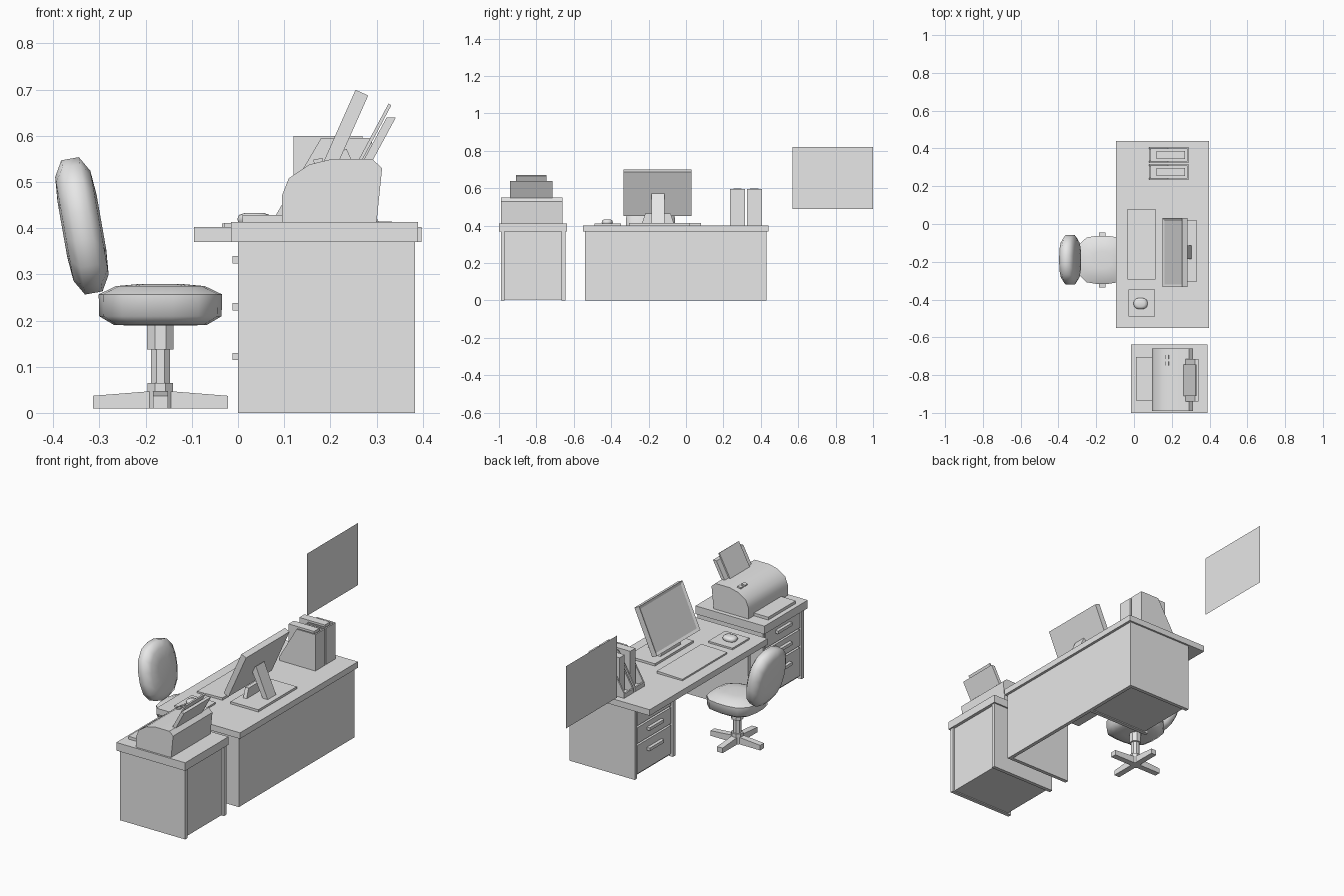
import bpy, bmesh, math
from mathutils import Matrix, Vector

cube = bpy.data.objects.get("Cube")
if cube:
    bpy.data.objects.remove(cube, do_unlink=True)

GREY = bpy.data.materials.new("light_grey")
GREY.use_nodes = True
GREY.diffuse_color = (0.8, 0.8, 0.8, 1)
GREY.node_tree.nodes["Principled BSDF"].inputs["Base Color"].default_value = (0.8, 0.8, 0.8, 1)


def finish(name, bm, smooth=None):
    bmesh.ops.recalc_face_normals(bm, faces=bm.faces)
    mesh = bpy.data.meshes.new(name)
    bm.to_mesh(mesh)
    bm.free()
    mesh.materials.append(GREY)
    ob = bpy.data.objects.new(name, mesh)
    bpy.context.collection.objects.link(ob)
    if smooth:
        bpy.ops.object.select_all(action='DESELECT')
        ob.select_set(True)
        bpy.context.view_layer.objects.active = ob
        bpy.ops.object.shade_smooth_by_angle(angle=math.radians(smooth))
    return ob


def box(name, x, y, z):
    """Box from (low, high) pairs."""
    bm = bmesh.new()
    bmesh.ops.create_cube(bm, size=1)
    for v in bm.verts:
        v.co = [(a + b) / 2 + c * (b - a) for c, (a, b) in zip(v.co, (x, y, z))]
    return finish(name, bm)


def prism(name, outline, y, smooth=None):
    """Side profile in x, z extruded along y."""
    bm = bmesh.new()
    face = bm.faces.new([bm.verts.new((px, y[0], pz)) for px, pz in outline])
    ext = bmesh.ops.extrude_face_region(bm, geom=[face])
    moved = [g for g in ext["geom"] if isinstance(g, bmesh.types.BMVert)]
    bmesh.ops.translate(bm, verts=moved, vec=(0, y[1] - y[0], 0))
    return finish(name, bm, smooth)


def cylinder(name, x, y, z, r, sides=8):
    bm = bmesh.new()
    bmesh.ops.create_cone(bm, cap_ends=True, segments=sides, radius1=r, radius2=r, depth=z[1] - z[0],
                          matrix=Matrix.Translation((x, y, sum(z) / 2)) @ Matrix.Rotation(math.pi / sides, 4, 'Z'))
    return finish(name, bm, 30)


def cushion(name, centre, half, power, profile, tilt=0, sides=16):
    """Stacked rounded-square rings closed with flat caps."""
    place = Matrix.Translation(centre) @ Matrix.Rotation(math.radians(tilt), 4, 'Y')
    bm = bmesh.new()
    rings = []
    for scale, h in profile:
        ring = []
        for i in range(sides):
            a = 2 * math.pi * (i + 0.5) / sides
            c, s = math.cos(a), math.sin(a)
            k = scale / (abs(c) ** power + abs(s) ** power) ** (1 / power)
            ring.append(bm.verts.new(place @ Vector((c * k * half[0], s * k * half[1], h * half[2]))))
        rings.append(ring)
    for low, high in zip(rings, rings[1:]):
        for i in range(sides):
            j = (i + 1) % sides
            bm.faces.new((low[i], low[j], high[j], high[i]))
    bm.faces.new(rings[0])
    bm.faces.new(rings[-1])
    return finish(name, bm, 60)


def drawer_unit(name, y0, y1):
    """Side panels, recessed back, three drawers with handles."""
    t = 0.02
    box(name + "_side_a", (0, 0.383), (y0, y0 + t), (0, 0.37))
    box(name + "_side_b", (0, 0.383), (y1 - t, y1), (0, 0.37))
    box(name + "_carcass", (0.02, 0.373), (y0 + t, y1 - t), (0.005, 0.37))
    mid = (y0 + y1) / 2
    for i, (a, b, h) in enumerate([(0.02, 0.17, 0.122), (0.18, 0.265, 0.23), (0.275, 0.36, 0.332)]):
        box(f"{name}_drawer_{i}", (0.005, 0.02), (y0 + 0.028, y1 - 0.028), (a, b))
        box(f"{name}_handle_{i}", (-0.012, 0.005), (mid - 0.06, mid + 0.06), (h - 0.008, h + 0.008))


# Desk: pedestal, back panel, end panel, top
drawer_unit("desk_drawers", 0.09, 0.43)
box("desk_back_panel", (0.363, 0.383), (-0.54, 0.43), (0, 0.37))
box("desk_end_panel", (0, 0.363), (-0.54, -0.52), (0, 0.37))
box("desk_top", (-0.095, 0.397), (-0.55, 0.44), (0.37, 0.402))

# Printer cabinet
drawer_unit("cabinet", -0.99, -0.645)
box("cabinet_top", (-0.015, 0.39), (-1.0, -0.637), (0.37, 0.413))

# Printer
prism("printer_body", [(0.095, 0.413), (0.095, 0.47), (0.11, 0.508), (0.155, 0.538), (0.205, 0.55),
                       (0.29, 0.55), (0.312, 0.53), (0.30, 0.413)], (-0.99, -0.66), 35)
box("printer_output_tray", (0.01, 0.1), (-0.935, -0.705), (0.413, 0.428))
prism("paper_support", [(0.268, 0.54), (0.322, 0.64), (0.342, 0.64), (0.288, 0.54)], (-0.94, -0.715))
prism("paper_stack", [(0.257, 0.54), (0.326, 0.67), (0.332, 0.666), (0.265, 0.54)], (-0.91, -0.745))
for i in range(2):
    y = -0.75 + i * 0.035
    prism(f"printer_button_{i}", [(0.165, 0.538), (0.163, 0.548), (0.183, 0.552), (0.185, 0.54)], (y, y + 0.022))

# Keyboard, mouse pad, mouse
prism("keyboard", [(-0.035, 0.402), (-0.035, 0.41), (0.115, 0.415), (0.115, 0.402)], (-0.295, 0.08))
box("mouse_pad", (-0.03, 0.112), (-0.49, -0.347), (0.402, 0.411))
cushion("mouse", (0.035, -0.421, 0.411), (0.037, 0.03, 0.022), 2.6,
        [(0.9, 0), (1, 0.35), (0.9, 0.8), (0.55, 1)])

# Monitor: tilted panel with a sunken screen
bm = bmesh.new()
bmesh.ops.create_cube(bm, size=1)
for v in bm.verts:
    v.co = (v.co.x * 0.03, v.co.y * 0.365, v.co.z * 0.257)
bm.faces.ensure_lookup_table()
front = min(bm.faces, key=lambda f: f.calc_center_median().x)
bmesh.ops.inset_individual(bm, faces=[front], thickness=0.02)
bmesh.ops.translate(bm, verts=front.verts, vec=(0.006, 0, 0))
bm.transform(Matrix.Translation((0.216, -0.152, 0.576)) @ Matrix.Rotation(math.radians(24), 4, 'Y'))
finish("monitor", bm)
prism("monitor_neck", [(0.205, 0.555), (0.235, 0.572), (0.305, 0.412), (0.275, 0.412)], (-0.185, -0.115))
box("monitor_base", (0.17, 0.333), (-0.305, 0.018), (0.402, 0.414))

# Trapezoid foot under the panel
bm = bmesh.new()
bmesh.ops.create_cube(bm, size=1)
for v in bm.verts:
    wide = 0.085 if v.co.z < 0 else 0.068
    v.co = (0.205 + v.co.x * 0.02, -0.15 + math.copysign(wide, v.co.y), 0.439 + v.co.z * 0.05)
finish("monitor_foot", bm)

# Magazine files with a book in each
for i, y in enumerate((0.235, 0.325)):
    side = [(0.08, 0.402), (0.08, 0.425), (0.18, 0.595), (0.29, 0.595), (0.29, 0.402)]
    for label, a in (("a", y), ("b", y + 0.072)):
        prism(f"file_{i}_side_{label}", side, (a, a + 0.008))
    box(f"file_{i}_back", (0.282, 0.29), (y + 0.008, y + 0.072), (0.402, 0.595))
    box(f"file_{i}_bottom", (0.08, 0.282), (y + 0.008, y + 0.072), (0.402, 0.41))
    box(f"file_{i}_lip", (0.08, 0.088), (y + 0.008, y + 0.072), (0.41, 0.425))
    box(f"book_{i}", (0.12, 0.27), (y + 0.018, y + 0.062), (0.41, 0.6))

# Chair: star base, column, cushions
CX, CY = -0.168, -0.19
for i in range(4):
    bm = bmesh.new()
    bmesh.ops.create_cube(bm, size=1)
    for v in bm.verts:
        outer = v.co.x > 0
        top = 0.037 if outer else 0.047
        v.co = (0.146 if outer else 0.02, v.co.y * 0.032, top if v.co.z > 0 else 0.01)
    bm.transform(Matrix.Translation((CX, CY, 0)) @ Matrix.Rotation(i * math.pi / 2, 4, 'Z'))
    finish(f"chair_leg_{i}", bm)
cylinder("chair_hub", CX, CY, (0.01, 0.065), 0.03)
cylinder("chair_column", CX, CY, (0.06, 0.14), 0.022)
cylinder("chair_collar", CX, CY, (0.137, 0.2), 0.031)
cushion("chair_seat", (CX, CY, 0.234), (0.134, 0.128, 0.045), 3.2,
        [(0.4, -1), (0.75, -0.97), (0.99, -0.55), (1, 0.5), (0.72, 0.9), (0.35, 1)])
cushion("chair_back", (-0.338, CY, 0.405), (0.153, 0.136, 0.043), 2.6,
        [(0.4, -1), (0.75, -0.9), (0.97, -0.45), (0.97, 0.45), (0.75, 0.9), (0.4, 1)], tilt=-100)

# Wall board: a single flat sheet
bm = bmesh.new()
bm.faces.new([bm.verts.new((0.005, y, z)) for y, z in ((0.57, 0.49), (0.57, 0.82), (1, 0.82), (1, 0.49))])
finish("wall_board", bm)
